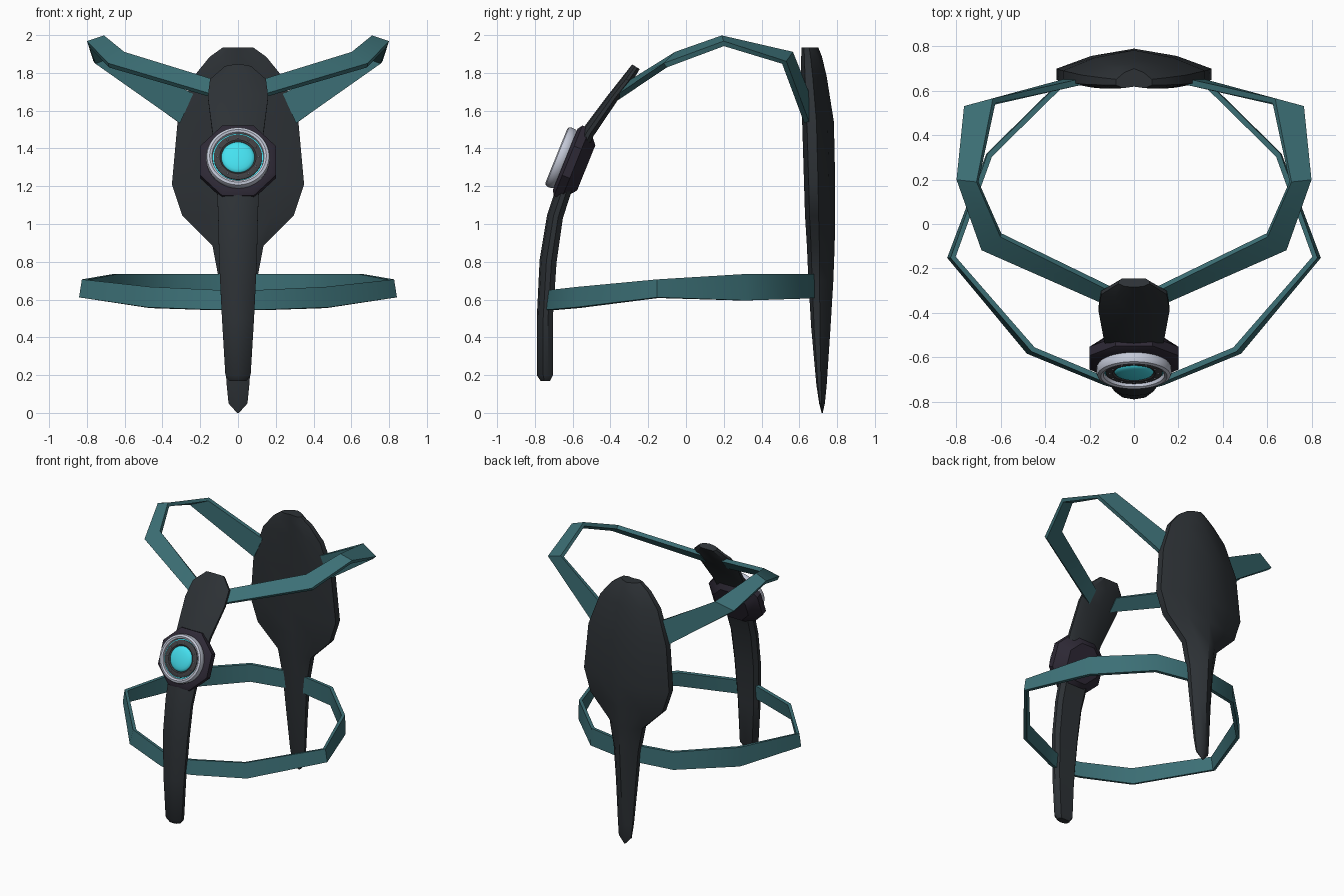
import bpy, bmesh, math
from mathutils import Vector, Matrix

if "Cube" in bpy.data.objects:
    bpy.data.objects.remove(bpy.data.objects["Cube"])


def material(name, rgb):
    m = bpy.data.materials.new(name)
    m.diffuse_color = (*rgb, 1)
    m.use_nodes = True
    m.node_tree.nodes["Principled BSDF"].inputs["Base Color"].default_value = m.diffuse_color
    return m


BLACK = material("black_shell", (0.026, 0.031, 0.036))
TEAL = material("teal_webbing", (0.045, 0.16, 0.18))
PLUM = material("dark_housing", (0.027, 0.022, 0.036))
SILVER = material("silver", (0.55, 0.58, 0.68))
GREY = material("dial_grey", (0.05, 0.05, 0.055))
CYAN = material("cyan_glow", (0.06, 0.75, 0.87))


def loft(name, rings, mat, closed_ends=True, angle=35, mirror=False):
    """Skin a list of equal-sized closed rings."""
    bm = bmesh.new()
    rows = [[bm.verts.new(p) for p in r] for r in rings]
    n = len(rows[0])
    for a, b in zip(rows, rows[1:]):
        for i in range(n):
            j = (i + 1) % n
            bm.faces.new((a[i], a[j], b[j], b[i]))
    if closed_ends:
        bm.faces.new(rows[0])
        bm.faces.new(rows[-1])
    bmesh.ops.remove_doubles(bm, verts=bm.verts, dist=1e-5)
    bmesh.ops.recalc_face_normals(bm, faces=bm.faces)
    me = bpy.data.meshes.new(name)
    bm.to_mesh(me)
    bm.free()
    me.materials.append(mat)
    ob = bpy.data.objects.new(name, me)
    bpy.context.collection.objects.link(ob)
    bpy.ops.object.select_all(action='DESELECT')
    ob.select_set(True)
    bpy.context.view_layer.objects.active = ob
    bpy.ops.object.shade_smooth_by_angle(angle=math.radians(angle))
    if mirror:
        ob.modifiers.new("mirror", 'MIRROR').use_mirror_merge = False
    return ob


def symmetric_ring(front, back, w, half):
    """half: (width fraction, front-to-back fraction) from front centre to back centre."""
    f, b = Vector((0, *front)), Vector((0, *back))
    side = [f.lerp(b, t) + Vector((u * w, 0, 0)) for u, t in half]
    return side + [Vector((-p.x, p.y, p.z)) for p in side[-2:0:-1]]


# Back plate: rows of (z, half width, front y, back y)
plate = [(1.935, .08, .612, .70), (1.885, .15, .61, .72), (1.78, .235, .61, .745),
         (1.54, .32, .615, .783), (1.21, .35, .625, .79), (1.045, .295, .63, .79),
         (.885, .135, .64, .787), (.70, .10, .648, .78), (.45, .08, .663, .765),
         (.15, .06, .69, .745), (.05, .05, .705, .735), (0, .005, .718, .724)]
plate_half = [(0, .08), (.6, 0), (1, .15), (1, .45), (.55, .8), (0, 1)]
loft("back_plate", [symmetric_ring((f, z), (b, z), w, plate_half)
                    for z, w, f, b in plate], BLACK)

# Front spine: rows of (front y, front z, back y, back z, half width)
spine = [(-.285, 1.845, -.245, 1.82, .07), (-.34, 1.775, -.285, 1.755, .148),
         (-.415, 1.68, -.355, 1.665, .16), (-.55, 1.50, -.49, 1.465, .135),
         (-.655, 1.29, -.575, 1.27, .115), (-.735, 1.05, -.652, 1.03, .105),
         (-.775, .81, -.685, .80, .10), (-.79, .50, -.705, .50, .085),
         (-.79, .20, -.705, .20, .067), (-.77, .17, -.72, .17, .045)]
spine_half = [(0, 0), (.6, .1), (1, .4), (1, .7), (.75, 1), (0, 1)]
loft("front_spine", [symmetric_ring((a, b), (c, d), w, spine_half)
                     for a, b, c, d, w in spine], BLACK)


def band(name, pairs, thick=.028):
    """Flat webbing through pairs of edge points, mirrored in x."""
    pairs = [(Vector(a), Vector(b)) for a, b in pairs]
    mids = [(a + b) / 2 for a, b in pairs]
    rings = []
    for i, (a, b) in enumerate(pairs):
        tangent = mids[min(i + 1, len(mids) - 1)] - mids[max(i - 1, 0)]
        n = tangent.cross(b - a).normalized() * thick / 2
        rings.append([a - n, b - n, b + n, a + n])
    return loft(name, rings, TEAL, mirror=True)


# Shoulder straps (inner edge, outer edge)
band("shoulder_straps", [
    ((.09, -.30, 1.745), (.09, -.37, 1.665)),
    ((.60, -.05, 1.90), (.685, -.11, 1.84)),
    ((.705, .19, 1.985), (.795, .20, 1.955)),
    ((.63, .555, 1.905), (.76, .52, 1.855)),
    ((.24, .64, 1.69), (.31, .64, 1.535))])

# Waist belt (top edge, bottom edge)
band("waist_belt", [
    ((0, -.74, .65), (0, -.75, .545)),
    ((.12, -.705, .65), (.13, -.715, .545)),
    ((.455, -.565, .665), (.475, -.575, .557)),
    ((.815, -.15, .705), (.83, -.15, .61)),
    ((.65, .31, .735), (.655, .31, .595)),
    ((.33, .625, .735), (.335, .625, .605)),
    ((.03, .68, .735), (.03, .68, .61))], .024)

# Chest dial, turned about an axis tilted up and forward
AXIS = Vector((0, -.927, .375)).normalized()
UP = Vector((0, .375, .927)).normalized()
SIDE = Vector((1, 0, 0))
CENTRE = Vector((0, -.635, 1.34))


def turned(name, profile, mat, sides=48, closed=False):
    """Lathe (radius, height) points around the dial axis."""
    rings = []
    for r, h in profile:
        ring = []
        for i in range(sides):
            a = 2 * math.pi * (i + .5) / sides
            ring.append(CENTRE + AXIS * h + (SIDE * math.cos(a) + UP * math.sin(a)) * r)
        rings.append(ring)
    if closed:
        rings.append([p.copy() for p in rings[0]])
    return loft(name, rings, mat, closed_ends=not closed)


turned("dial_housing", [(.19, .005), (.217, -.012), (.217, -.055), (.14, -.115)], PLUM, 8)
turned("dial_bezel", [(.160, 0), (.168, .012), (.170, .035), (.164, .05), (.150, .056),
                      (.138, .05), (.135, .035), (.135, 0)], SILVER, closed=True)
turned("glow_ring", [(.136, .0), (.136, .032), (.12, .032), (.12, 0)], CYAN, closed=True)
turned("dial_ring", [(.128, 0), (.128, .038), (.122, .042), (.096, .042), (.088, .036),
                     (.088, 0)], GREY, closed=True)
turned("dial_lens", [(.088, .0)] + [(.088 * math.cos(t), .034 + .022 * math.sin(t))
       for t in [math.radians(d) for d in (0, 18, 36, 54, 72, 86)]], CYAN)

# Small studs around the dial ring
for k in range(12):
    a = 2 * math.pi * k / 12
    p = CENTRE + AXIS * .043 + (SIDE * math.cos(a) + UP * math.sin(a)) * .109
    bpy.ops.mesh.primitive_uv_sphere_add(segments=8, ring_count=4, radius=.004, location=p)
    bpy.context.object.name = f"dial_stud_{k + 1}"
    bpy.context.object.data.materials.append(SILVER)
